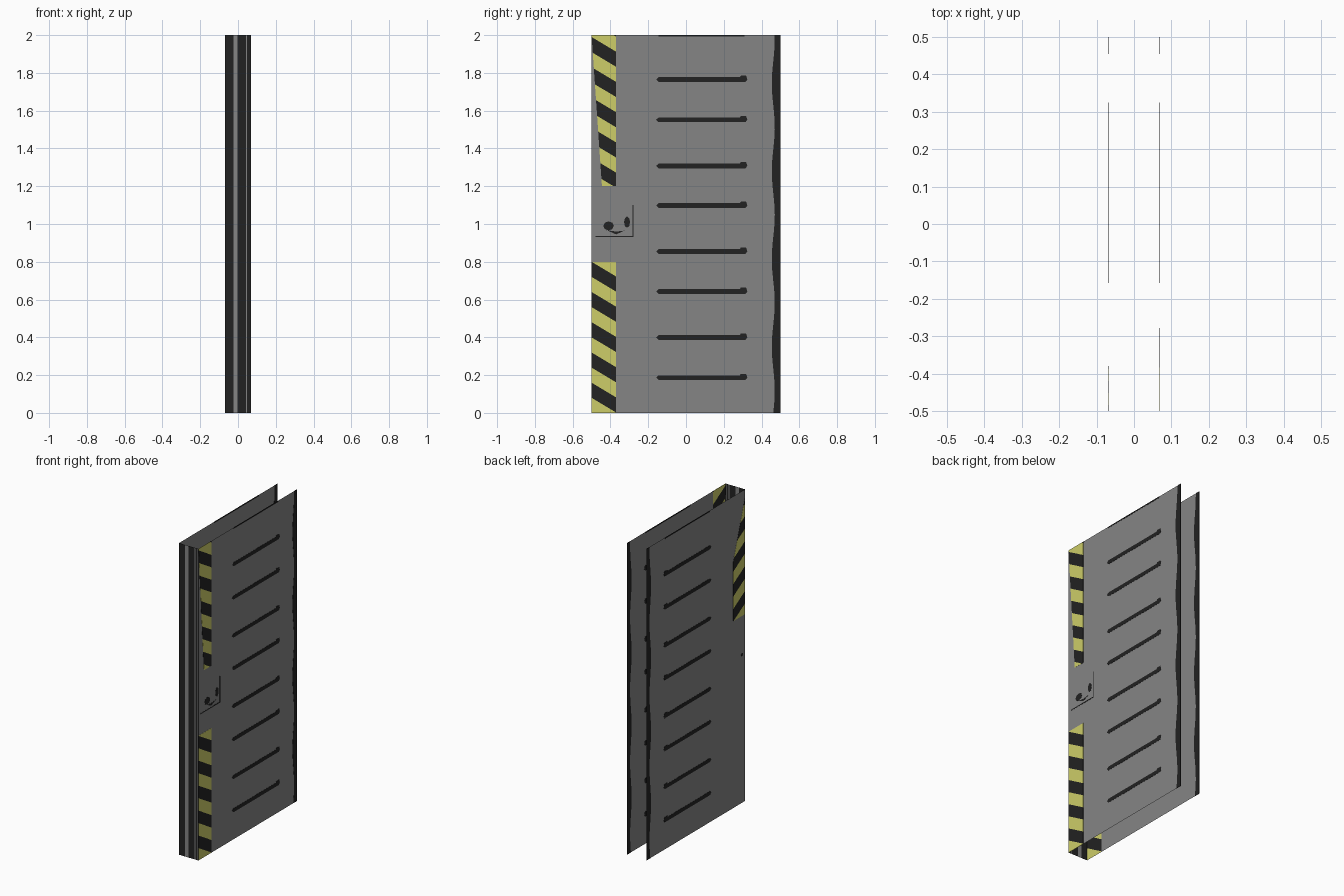
import bpy, bmesh, math
from mathutils import Vector

if "Cube" in bpy.data.objects:
    bpy.data.objects.remove(bpy.data.objects["Cube"])


def material(name, rgb):
    m = bpy.data.materials.new(name)
    m.diffuse_color = (*rgb, 1)
    m.use_nodes = True
    m.node_tree.nodes["Principled BSDF"].inputs["Base Color"].default_value = m.diffuse_color
    return m


GREY = material("steel grey", (0.235, 0.235, 0.235))
BLACK = material("rubber black", (0.016, 0.016, 0.016))
YELLOW = material("hazard yellow", (0.61, 0.61, 0.14))
X = 0.069  # half the distance between the two door skins


def sheet(name, polys, mats, place, thick=0.0, phase=None):
    """Flat polygons in a local (u, z) plane; phase cuts them into diagonal hazard bands."""
    bm = bmesh.new()
    for p in polys:
        bm.faces.new([bm.verts.new(place(u, z)) for u, z in p])
    if phase is not None:
        n = Vector((0, 0.6, 1))
        for k in range(-2, 30):
            bmesh.ops.bisect_plane(bm, geom=bm.verts[:] + bm.edges[:] + bm.faces[:],
                                   plane_co=(0, -0.5, phase + 0.08 * k), plane_no=n)
        for f in bm.faces:
            c = f.calc_center_median()
            s = c.z + 0.6 * (c.y + 0.5) - phase
            f.material_index = math.floor(s / 0.08) % 2
    me = bpy.data.meshes.new(name)
    bm.to_mesh(me)
    bm.free()
    for m in mats:
        me.materials.append(m)
    ob = bpy.data.objects.new(name, me)
    bpy.context.collection.objects.link(ob)
    if thick:
        mod = ob.modifiers.new("thickness", 'SOLIDIFY')
        mod.thickness, mod.offset = thick, 0
    return ob


def rect(u0, u1, z0, z1):
    return [(u0, z0), (u1, z0), (u1, z1), (u0, z1)]


def blob(u, z, r, h):
    return [(u + r * math.cos(a * math.pi / 4), z + h * math.sin(a * math.pi / 4)) for a in range(8)]


# slots with a small raised hook at the rear end
slots = [rect(-0.145, 0.31, 1.992, 2.0)]
for z in (1.765, 1.552, 1.308, 1.098, 0.855, 0.643, 0.4, 0.187):
    slots.append([(-0.158, z), (-0.145, z - 0.013), (0.315, z - 0.013), (0.325, z),
                  (0.318, z + 0.02), (0.29, z + 0.02), (0.285, z + 0.012), (-0.145, z + 0.012)])

# wavy rubber strip on the rear edge
wave = [(0.5, 0), (0.5, 2)]
for i in range(40, -1, -1):
    z = i * 0.05
    wave.append((0.462 - 0.008 * math.cos((z - 0.35) * 2 * math.pi / 0.465), z))

# both door skins with slots and rear strip
for side, s in (("left", -1), ("right", 1)):
    on_skin = lambda u, z, s=s: (s * X, u, z)
    sheet(side + "_skin", [rect(-0.5, 0.5, 0, 2)], [GREY], on_skin)
    sheet(side + "_slots", slots, [BLACK], on_skin, 0.002)
    sheet(side + "_rear_strip", [wave], [BLACK], on_skin, 0.002)

# hazard bands
right = lambda u, z: (X, u, z)
left = lambda u, z: (-X, u, z)
left_inner = lambda u, z: (-X + 0.001, u, z)
bands = [YELLOW, BLACK]
sheet("right_lower_hazard", [rect(-0.5, -0.37, 0, 0.8)], bands, right, 0.002, 0.0)
sheet("right_upper_hazard", [[(-0.445, 1.2), (-0.37, 1.2), (-0.37, 2), (-0.5, 2)]],
      bands, right, 0.002, 1.19)
sheet("left_upper_hazard", [[(-0.5, 1.2), (-0.38, 1.2), (-0.38, 1.58), (-0.5, 1.95)]],
      bands, left, 0.002, 1.19)
sheet("left_inner_hazard", [rect(-0.5, -0.37, 0, 0.8)], bands, left_inner, 0, 0.0)

# handle markings
marks = [rect(-0.48, -0.28, 0.930, 0.936), rect(-0.284, -0.278, 0.93, 1.1),
         blob(-0.41, 0.99, 0.028, 0.024), blob(-0.312, 1.01, 0.016, 0.03),
         [(-0.42, 0.967), (-0.37, 0.945), (-0.325, 0.965), (-0.37, 0.96)]]
sheet("handle_marks", marks, [BLACK], right, 0.002)
sheet("left_latch_dot", [blob(-0.47, 0.95, 0.01, 0.01)], [BLACK], left, 0.002)

# leading edge: black cap with grey seams
strips = [(-X, -0.025, 0), (-0.025, -0.002, 1), (-0.002, 0.043, 0), (0.043, 0.047, 1),
          (0.047, 0.060, 0), (0.060, 0.062, 1), (0.062, X, 0)]
cap = sheet("leading_edge", [rect(a, b, 0, 2) for a, b, _ in strips], [BLACK, GREY],
            lambda u, z: (u, -0.5, z))
for f, st in zip(cap.data.polygons, strips):
    f.material_index = st[2]
